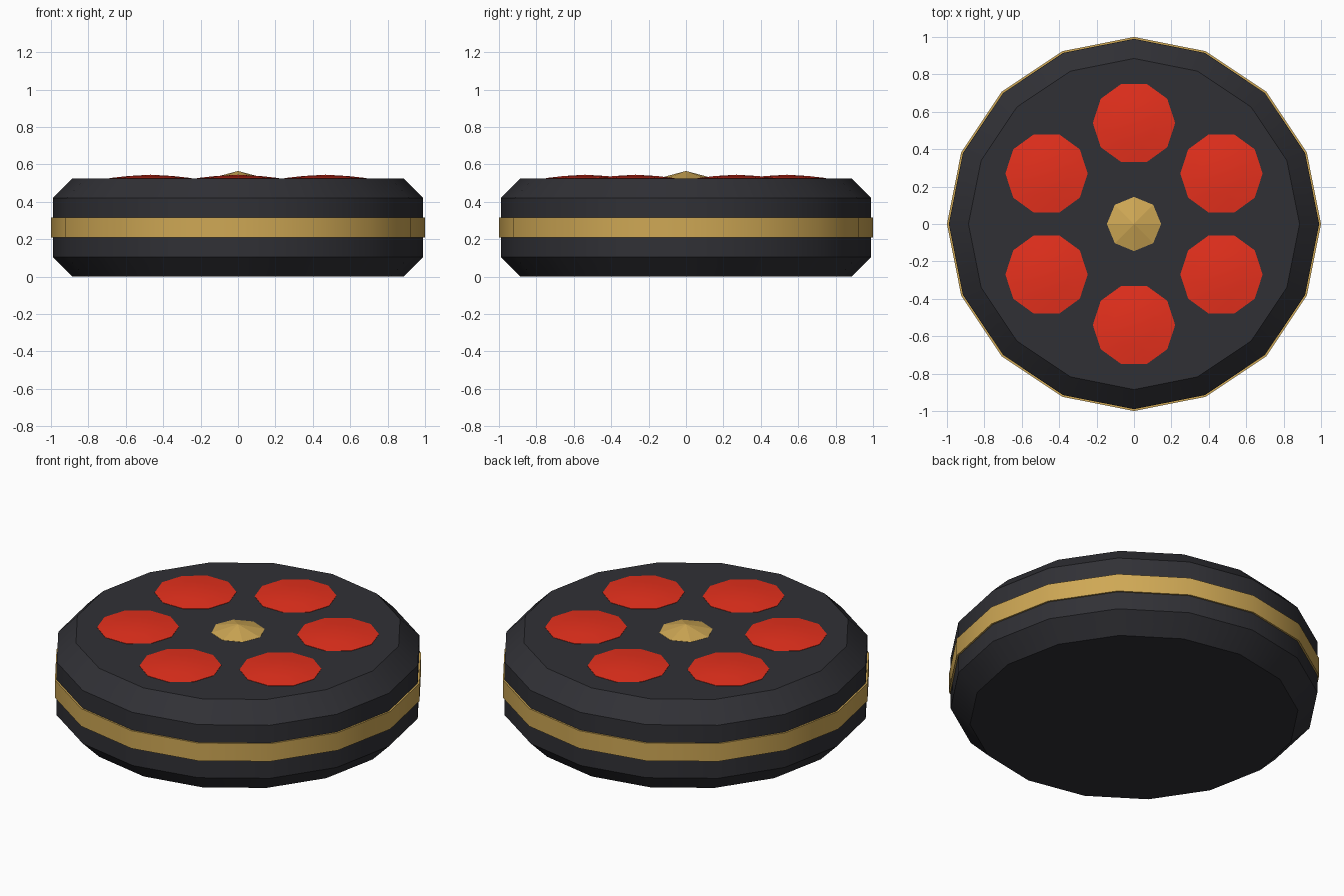
import bpy, bmesh
from math import cos, sin, pi

if "Cube" in bpy.data.objects:
    bpy.data.objects.remove(bpy.data.objects["Cube"])


def material(name, color):
    m = bpy.data.materials.new(name)
    m.diffuse_color = (*color, 1)
    m.use_nodes = True
    m.node_tree.nodes["Principled BSDF"].inputs["Base Color"].default_value = m.diffuse_color
    return m


def lathe(name, profile, sides, mat, centre=(0, 0), closed=False, smooth=True):
    """Turn an (r, z) profile around z; open ends become flat caps or points."""
    bm = bmesh.new()
    rings = []
    for r, z in profile:
        if r == 0:
            rings.append([bm.verts.new((0, 0, z))] * sides)
        else:
            rings.append([bm.verts.new((r * cos(2 * pi * i / sides),
                                        r * sin(2 * pi * i / sides), z))
                          for i in range(sides)])
    pairs = list(zip(rings, rings[1:]))
    if closed:
        pairs.append((rings[-1], rings[0]))
    for a, b in pairs:
        for i in range(sides):
            j = (i + 1) % sides
            bm.faces.new(list(dict.fromkeys((a[i], a[j], b[j], b[i]))))
    if not closed:
        for ring in (rings[0], rings[-1]):
            if ring[0] is not ring[1]:
                bm.faces.new(ring)
    bmesh.ops.recalc_face_normals(bm, faces=bm.faces)
    me = bpy.data.meshes.new(name)
    bm.to_mesh(me)
    bm.free()
    me.materials.append(mat)
    ob = bpy.data.objects.new(name, me)
    ob.location = (*centre, 0)
    bpy.context.collection.objects.link(ob)
    if smooth:
        bpy.ops.object.select_all(action='DESELECT')
        ob.select_set(True)
        bpy.context.view_layer.objects.active = ob
        bpy.ops.object.shade_smooth_by_angle(angle=pi / 6)
    return ob


black = material("black", (0.03, 0.03, 0.036))
gold = material("gold", (0.62, 0.39, 0.09))
red = material("red", (0.8, 0.03, 0.012))

# Chamfered 16-sided body
lathe("body", [(0.885, 0), (0.99, 0.105), (0.99, 0.42), (0.885, 0.525)], 16, black)

# Raised band around the middle
lathe("band", [(0.97, 0.21), (1.0, 0.21), (1.0, 0.315), (0.97, 0.315)], 16, gold,
      closed=True)

# Six shallow red domes on the top face
for k in range(6):
    a = pi / 6 + k * pi / 3
    lathe(f"red_dome_{k + 1}", [(0.22, 0.515), (0.22, 0.527), (0.12, 0.538), (0, 0.545)],
          10, red, centre=(0.54 * cos(a), 0.54 * sin(a)))

# Pointed centre stud
lathe("centre_stud", [(0.145, 0.515), (0.145, 0.526), (0, 0.565)], 8, gold, smooth=False)
